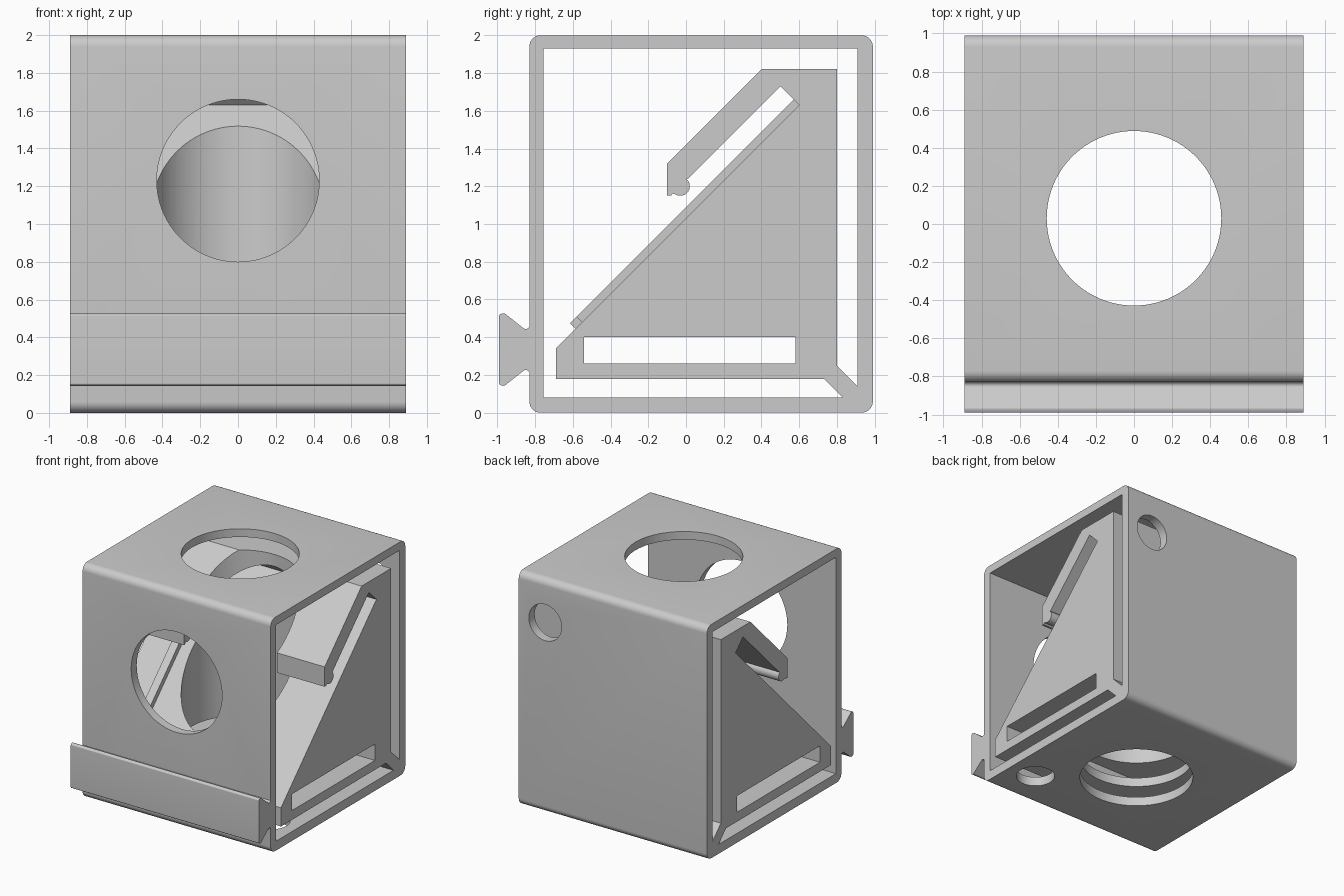
import bpy, bmesh, math
from mathutils import Vector

cube = bpy.data.objects.get("Cube")
if cube:
    bpy.data.objects.remove(cube, do_unlink=True)

HALF = 0.89          # half width of every extruded part
HOLE_Y = 0.03        # centre of the vertical light path

grey = bpy.data.materials.new("plain grey")
grey.use_nodes = True
GREY = (0.6, 0.6, 0.6, 1)
grey.diffuse_color = GREY
grey.node_tree.nodes["Principled BSDF"].inputs["Base Color"].default_value = GREY


def rounded(points, steps=8):
    """Outline from (y, z) or (y, z, radius) corners."""
    out = []
    for i, p in enumerate(points):
        c = Vector(p[:2])
        if len(p) == 2:
            out.append(c)
            continue
        r = p[2]
        a = (Vector(points[i - 1][:2]) - c).normalized()
        b = (Vector(points[(i + 1) % len(points)][:2]) - c).normalized()
        half = a.angle(b) / 2
        mid = c + (a + b).normalized() * r / math.sin(half)
        start = (c + a * r / math.tan(half) - mid).normalized()
        end = (c + b * r / math.tan(half) - mid).normalized()
        for k in range(steps + 1):
            out.append(mid + start.slerp(end, k / steps) * r)
    return out


def extrude(name, points, x0=-HALF, x1=HALF):
    """Prism of a (y, z) outline along x."""
    bm = bmesh.new()
    face = bm.faces.new([bm.verts.new((x0, p[0], p[1])) for p in points])
    new = bmesh.ops.extrude_face_region(bm, geom=[face])["geom"]
    bmesh.ops.translate(bm, vec=(x1 - x0, 0, 0),
                        verts=[v for v in new if isinstance(v, bmesh.types.BMVert)])
    bmesh.ops.recalc_face_normals(bm, faces=bm.faces)
    mesh = bpy.data.meshes.new(name)
    bm.to_mesh(mesh)
    bm.free()
    ob = bpy.data.objects.new(name, mesh)
    mesh.materials.append(grey)
    bpy.context.collection.objects.link(ob)
    return ob


def rect(y0, z0, y1, z1):
    return [(y0, z0), (y1, z0), (y1, z1), (y0, z1)]


def drill(radius, depth, centre, along_y=False):
    bpy.ops.mesh.primitive_cylinder_add(
        vertices=96, radius=radius, depth=depth, location=centre,
        rotation=(math.pi / 2 if along_y else 0, 0, 0))
    ob = bpy.context.object
    ob.data.materials.append(grey)
    return ob


def activate(ob):
    bpy.ops.object.select_all(action='DESELECT')
    ob.select_set(True)
    bpy.context.view_layer.objects.active = ob


def cut(ob, cutters):
    for cutter in cutters:
        cutter.hide_render = True
        mod = ob.modifiers.new("cut", 'BOOLEAN')
        mod.operation = 'DIFFERENCE'
        mod.solver = 'EXACT'
        mod.object = cutter
        activate(ob)
        bpy.ops.object.modifier_apply(modifier=mod.name)
        bpy.data.objects.remove(cutter, do_unlink=True)


# Square tube housing with its openings
housing = extrude("housing", rounded([(-0.83, 0, 0.06), (0.99, 0, 0.06),
                                      (0.99, 2, 0.06), (-0.83, 2, 0.06)]))
cut(housing, [
    extrude("inside_cutter", rect(-0.755, 0.08, 0.91, 1.93), -1, 1),
    drill(0.458, 3, (0, HOLE_Y, 1)),
    drill(0.43, 0.4, (0, -0.8, 1.23), True),
    drill(0.155, 0.4, (0.64, 0.95, 1.63), True),
    drill(0.155, 0.2, (0.64, -0.48, 0.04)),
])

# Dovetail rail on the front wall, mirrored about its middle height
lower = [(-0.83, 0.215), (-0.845, 0.235, 0.02), (-0.965, 0.14, 0.02), (-0.99, 0.15, 0.01)]
upper = [(p[0], 0.67 - p[1], *p[2:]) for p in reversed(lower)]
dovetail = extrude("dovetail_rail", rounded(lower + upper))

# Wedge mount with corner strut and hooked clip arm
bump = [(-0.03 + 0.05 * math.cos(math.radians(a)), 1.2 + 0.05 * math.sin(math.radians(a)))
        for a in range(-110, 51, 10)]
hook = [(-0.1, 1.32), (-0.1, 1.15), (-0.08, 1.15), (-0.07, 1.162), (-0.058, 1.158)]
body = [(0.6, 1.63), (-0.69, 0.34), (-0.69, 0.18), (0.73, 0.18), (0.83, 0.08),
        (0.91, 0.08), (0.91, 0.14), (0.8, 0.25), (0.8, 1.82), (0.4, 1.82)]
mount = extrude("wedge_mount", body + hook + bump + [(0.01, 1.24), (0.5, 1.73)])
cut(mount, [extrude("slot_cutter", rect(-0.54, 0.26, 0.58, 0.40), -1, 1),
            drill(0.458, 3, (0, HOLE_Y, 1))])


# Thin stop ledges on the slope
def ledge(name, y0, y1, x0, x1):
    h = 0.03
    return extrude(name, [(y0, y0 + 1.03), (y1, y1 + 1.03),
                          (y1 - h, y1 + 1.03 + h), (y0 - h, y0 + 1.03 + h)], x0, x1)


bottom_ledge = ledge("bottom_ledge", -0.585, -0.55, -0.63, 0.63)
side_ledge = ledge("side_ledge", -0.55, 0.6, -0.63, -0.56)

for ob in (housing, dovetail, mount, bottom_ledge, side_ledge):
    activate(ob)
    bpy.ops.object.shade_smooth_by_angle(angle=math.radians(30))
